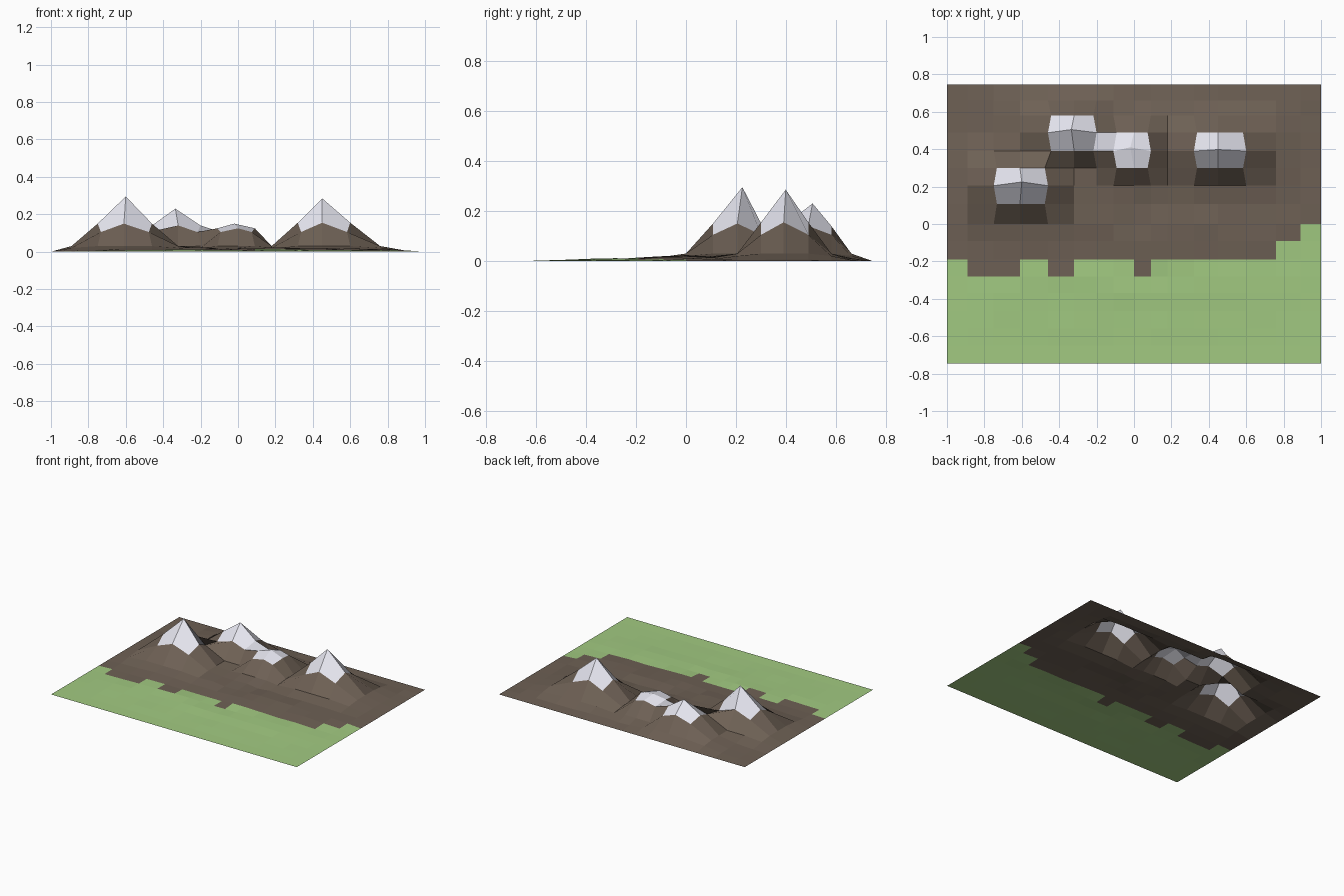
import bpy, bmesh, random

if "Cube" in bpy.data.objects:
    bpy.data.objects.remove(bpy.data.objects["Cube"])

random.seed(4)

# Uneven grid lines of the terrain sheet
XS = [-1, -.89, -.75, -.61, -.46, -.32, -.20, -.11, 0, .09, .18, .32, .45, .60, .76, .89, 1]
YS = [-.745, -.65, -.56, -.465, -.37, -.28, -.19, -.09, 0,
      .108, .205, .30, .39, .488, .58, .66, .745]
N = 16

# Peaks: column, row, summit (x, y, z), height of side / corner neighbours
PEAKS = [
    (3, 10, (-.60, .225, .295), .15, .105),
    (5, 13, (-.335, .505, .23), .14, .105),
    (8, 12, (-.02, .41, .15), .125, .105),
    (12, 12, (.45, .398, .285), .155, .105),
]
# Low rolling ground height for each row
BASE = [0, 0, .003, .006, .01, .012, .015, .022, .025, .02, .02, .02, .02, .018, .015, .012, 0]
# Row where the meadow ends in each column
MEADOW_END = [6, 5, 5, 6, 5, 6, 6, 6, 5, 6, 6, 6, 6, 6, 7, 8]
# Single extra snow patch between two peaks
EXTRA_SNOW = {(6, 12)}


def ground_point(i, j):
    """Position of one grid vertex, raised and pulled by nearby peaks."""
    x, y = XS[i], YS[j]
    if i in (0, N) or j in (0, N):
        return (x, y, 0)
    z = BASE[j] * random.uniform(.4, 1) * min(1, 1.6 * (1 - abs(x)) + .2)
    for pi, pj, summit, side, corner in PEAKS:
        di, dj = abs(i - pi), abs(j - pj)
        ring = max(di, dj)
        if ring == 0:
            return summit
        if ring == 1:
            z = max(z, corner if di == dj else side)
            if di == dj:
                x += .017 * (1 if i < pi else -1)
        elif ring == 2:
            z = max(z, .03 if min(di, dj) < 2 else .02)
    return (x, y, z)


def is_snow(i, j):
    near = any(i in (p[0] - 1, p[0]) and j in (p[1] - 1, p[1]) for p in PEAKS)
    return near or (i, j) in EXTRA_SNOW


def material(name, color):
    m = bpy.data.materials.new(name)
    m.diffuse_color = (*color, 1)
    m.use_nodes = True
    m.node_tree.nodes["Principled BSDF"].inputs["Base Color"].default_value = m.diffuse_color
    return m


# Terrain sheet: meadow, rock and snow faces
bm = bmesh.new()
grid = [[bm.verts.new(ground_point(i, j)) for j in range(N + 1)] for i in range(N + 1)]
for i in range(N):
    for j in range(N):
        f = bm.faces.new((grid[i][j], grid[i + 1][j], grid[i + 1][j + 1], grid[i][j + 1]))
        f.material_index = 2 if is_snow(i, j) else (0 if j < MEADOW_END[i] else 1)

mesh = bpy.data.meshes.new("mountain_terrain")
bm.to_mesh(mesh)
bm.free()
mesh.materials.append(material("meadow_green", (.36, .59, .22)))
mesh.materials.append(material("rock_brown", (.155, .118, .09)))
mesh.materials.append(material("snow_white", (.80, .80, .88)))
terrain = bpy.data.objects.new("mountain_terrain", mesh)
bpy.context.collection.objects.link(terrain)
